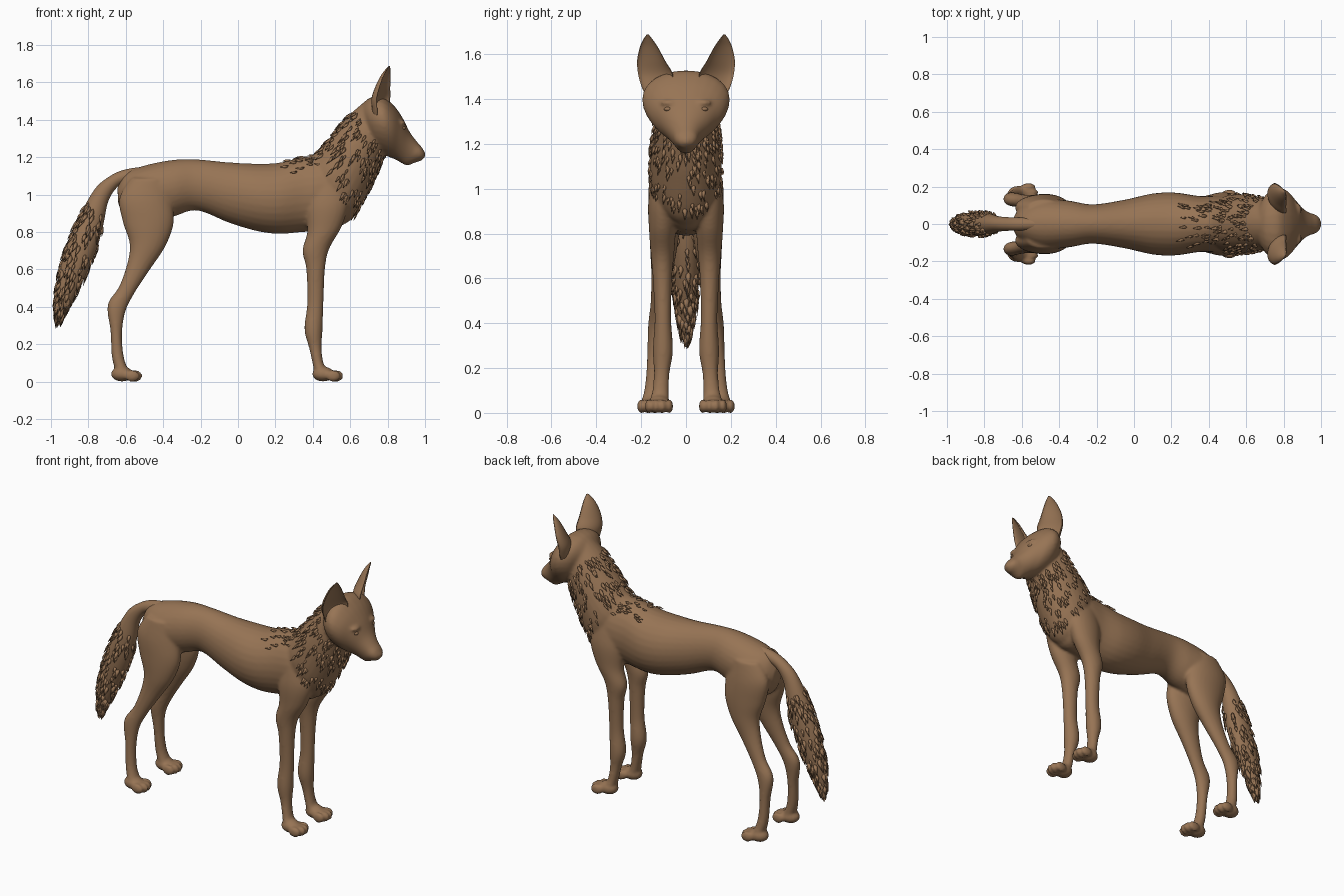
import bpy, bmesh, math, random
from mathutils import Vector, Matrix

cube = bpy.data.objects.get("Cube")
if cube:
    bpy.data.objects.remove(cube, do_unlink=True)
random.seed(4)

FUR = (0.31, 0.175, 0.09, 1)
fur = bpy.data.materials.new("brown fur")
fur.use_nodes = True
fur.diffuse_color = FUR
bsdf = next(n for n in fur.node_tree.nodes if n.type == 'BSDF_PRINCIPLED')
bsdf.inputs["Base Color"].default_value = FUR


def station(rows, u):
    """Smoothly interpolated cross-section at position u along the rows."""
    i = min(int(u), len(rows) - 2)
    f = u - i
    p = [rows[max(0, min(len(rows) - 1, i + k))] for k in (-1, 0, 1, 2)]
    return [b + f * (c - a + f * (2 * a - 5 * b + 4 * c - d + f * (3 * (b - c) + d - a))) / 2
            for a, b, c, d in zip(*p)]


def surface(rows, u, t, side=1, taper=0):
    """Rows hold two opposite outline points (x, z, x, z), half width, y centre."""
    x1, z1, x2, z2, w, y = station(rows, u)
    c = math.cos(t)
    return Vector(((x1 + x2 + c * (x1 - x2)) / 2,
                   side * y + w * math.sin(t) * (1 + taper * c),
                   (z1 + z2 + c * (z1 - z2)) / 2))


def skin(bm, rings):
    """Join rings of points into a closed tube."""
    vs = [[bm.verts.new(p) for p in ring] for ring in rings]
    n = len(vs[0])
    for a, b in zip(vs, vs[1:]):
        for k in range(n):
            bm.faces.new((a[k], a[(k + 1) % n], b[(k + 1) % n], b[k]))
    bm.faces.new(vs[0][::-1])
    bm.faces.new(vs[-1])


def loft(bm, rows, side=1, taper=0, n=28, steps=6):
    count = (len(rows) - 1) * steps
    skin(bm, [[surface(rows, i / steps, math.tau * k / n, side, taper) for k in range(n)]
              for i in range(count + 1)])


def blob(bm, centre, size):
    m = Matrix.Translation(centre) @ Matrix.Diagonal((*size, 1))
    bmesh.ops.create_uvsphere(bm, u_segments=16, v_segments=10, radius=1, matrix=m)


def finish(bm, name, smooth=True):
    bmesh.ops.recalc_face_normals(bm, faces=bm.faces)
    for f in bm.faces:
        f.smooth = smooth
    me = bpy.data.meshes.new(name)
    bm.to_mesh(me)
    bm.free()
    me.materials.append(fur)
    ob = bpy.data.objects.new(name, me)
    bpy.context.collection.objects.link(ob)
    return ob


def tufts(name, rows, amount, lo, hi, direction, length, arc=math.pi):
    """Scatter thin pointed locks of fur lying along a lofted surface."""
    bm = bmesh.new()
    for _ in range(amount):
        u, t = random.uniform(lo, hi), random.uniform(-arc, arc)
        p = surface(rows, u, t)
        d = (surface(rows, u + .05, t) - surface(rows, u - .05, t)).normalized() * direction
        across = (surface(rows, u, t + .05) - surface(rows, u, t - .05)).normalized()
        out = d.cross(across).normalized()
        if out.dot(p - surface(rows, u, t + math.pi)) < 0:
            out = -out
        size = length * random.uniform(.7, 1.2)
        wide = size * .28
        base = p - out * .004
        pts = (base + across * wide, base - across * wide, base + out * .008 - d * wide,
               p + d * size * .5 + out * .011, p + d * size + out * size * .2)
        l, r, back, ridge, tip = [bm.verts.new(q) for q in pts]
        for f in ((back, l, ridge), (back, ridge, r), (l, tip, ridge),
                  (r, ridge, tip), (l, r, tip), (l, back, r)):
            bm.faces.new(f)
    finish(bm, name)


# Trunk: back line above, belly line below
trunk = [(-.645, 1.04, -.64, .95, .04, 0), (-.6, 1.115, -.6, .87, .09, 0),
         (-.5, 1.155, -.5, .84, .135, 0), (-.35, 1.185, -.35, .88, .125, 0),
         (-.22, 1.188, -.22, .915, .105, 0), (-.05, 1.172, -.05, .85, .13, 0),
         (.1, 1.165, .1, .805, .163, 0), (.22, 1.17, .22, .79, .168, 0),
         (.35, 1.2, .35, .8, .15, 0), (.46, 1.21, .46, .81, .15, 0),
         (.55, 1.2, .55, .83, .13, 0), (.62, 1.1, .61, .92, .08, 0)]
# Neck: nape and throat
neck = [(.34, 1.19, .5, .82, .1, 0), (.42, 1.225, .61, .87, .155, 0),
        (.5, 1.315, .715, 1.05, .155, 0), (.59, 1.42, .77, 1.18, .14, 0),
        (.68, 1.5, .82, 1.28, .125, 0)]
# Head: skull, cheeks and muzzle
head = [(.65, 1.46, .7, 1.28, .09, 0), (.7, 1.515, .725, 1.235, .16, 0),
        (.77, 1.525, .77, 1.215, .192, 0), (.83, 1.48, .81, 1.2, .172, 0),
        (.88, 1.41, .845, 1.185, .122, 0), (.918, 1.335, .875, 1.168, .083, 0),
        (.955, 1.285, .905, 1.155, .06, 0), (.985, 1.25, .945, 1.17, .05, 0),
        (1, 1.22, .98, 1.18, .032, 0)]
# Legs: front and rear outline
foreleg = [(.56, 1.1, .38, 1.06, .04, .1), (.59, .96, .365, .93, .065, .103),
           (.555, .83, .37, .8, .06, .105), (.488, .71, .345, .7, .052, .105),
           (.465, .6, .365, .6, .043, .105), (.457, .42, .37, .42, .037, .103),
           (.452, .28, .355, .28, .045, .103), (.447, .18, .38, .18, .035, .108),
           (.457, .1, .4, .09, .037, .114), (.48, .06, .41, .03, .045, .12)]
hindleg = [(-.38, 1.08, -.57, 1.09, .045, .085), (-.35, .95, -.635, .98, .066, .088),
           (-.345, .84, -.615, .85, .068, .093), (-.39, .72, -.58, .74, .06, .1),
           (-.47, .6, -.59, .64, .047, .108), (-.555, .47, -.635, .51, .036, .122),
           (-.603, .37, -.697, .41, .037, .132), (-.62, .25, -.682, .27, .033, .14),
           (-.61, .13, -.674, .13, .034, .148), (-.585, .06, -.65, .04, .044, .154)]

body = bmesh.new()
loft(body, trunk)
loft(body, neck)
loft(body, head, taper=.2)
blob(body, (.985, 0, 1.213), (.018, .028, .024))


def paw(x, y):
    """Sole and four toes."""
    blob(body, (x + .02, y, .04), (.06, .05, .04))
    for k in range(4):
        inner = 1 - abs(k - 1.5) / 1.5
        blob(body, (x + .075 + .022 * inner, y + (k - 1.5) * .03, .03), (.04, .018, .032))


for side in (-1, 1):
    loft(body, foreleg, side)
    loft(body, hindleg, side)
    paw(.435, side * .12)
    paw(-.64, side * .155)
    # brow ridge over each eye
    blob(body, (.872, side * .076, 1.383), (.026, .036, .014))
    # toe-like dew pad behind the wrist
    blob(body, (.372, side * .105, .27), (.016, .02, .03))

body = finish(body, "body")
mesh = body.modifiers.new("Blend", 'REMESH')
mesh.mode = 'VOXEL'
mesh.voxel_size = .009
mesh.use_smooth_shade = True
soft = body.modifiers.new("Soften", 'SMOOTH')
soft.factor = .5
soft.iterations = 6

# Tail: outer and inner outline
tail = [(-.5, 1.15, -.52, 1.06, .035, 0), (-.61, 1.132, -.6, 1.06, .036, 0),
        (-.69, 1.095, -.65, 1.035, .036, 0), (-.765, 1.03, -.695, .96, .042, 0),
        (-.84, .9, -.72, .84, .058, 0), (-.895, .78, -.755, .71, .064, 0),
        (-.94, .65, -.815, .565, .06, 0), (-.972, .5, -.875, .45, .045, 0),
        (-.978, .38, -.925, .36, .025, 0), (-.965, .3, -.955, .3, .004, 0)]
bm = bmesh.new()
loft(bm, tail)
finish(bm, "tail")

# Ears: open cups facing forward and outward (z, inner y, outer y, x, depth)
ear = [(1.4, .08, .165, .75, .045, 0), (1.45, .065, .19, .757, .055, 0),
       (1.51, .055, .207, .76, .06, 0), (1.57, .088, .212, .767, .05, 0),
       (1.63, .12, .2, .778, .034, 0), (1.665, .143, .185, .787, .019, 0),
       (1.688, .161, .169, .793, .005, 0)]
for side, name in ((-1, "near_ear"), (1, "far_ear")):
    rings = []
    for i in range(37):
        z, y1, y2, x, depth, _ = station(ear, i / 6)
        ring = []
        for k in range(24):
            t = math.tau * k / 24
            s = math.sin(t)
            across = math.cos(t) * (y2 - y1) / 1.8
            push = .02 - depth * (-s if s < 0 else s * .55)
            ring.append((x - .42 * across + .9 * push,
                         side * ((y1 + y2) / 2 + .9 * across + .3 * push), z))
        rings.append(ring)
    bm = bmesh.new()
    skin(bm, rings)
    finish(bm, name)
    # Almond eye set into the face
    bm = bmesh.new()
    blob(bm, (.884, side * .08, 1.355), (.012, .018, .01))
    finish(bm, name.replace("ear", "eye"))

# Shaggy fur on the ruff, withers and tail
tufts("ruff_fur", neck, 260, 1.1, 3.3, -1, .04)
tufts("withers_fur", trunk, 40, 7.3, 9, -1, .035, .9)
tufts("tail_fur", tail, 260, 3.6, 8.4, 1, .05)
